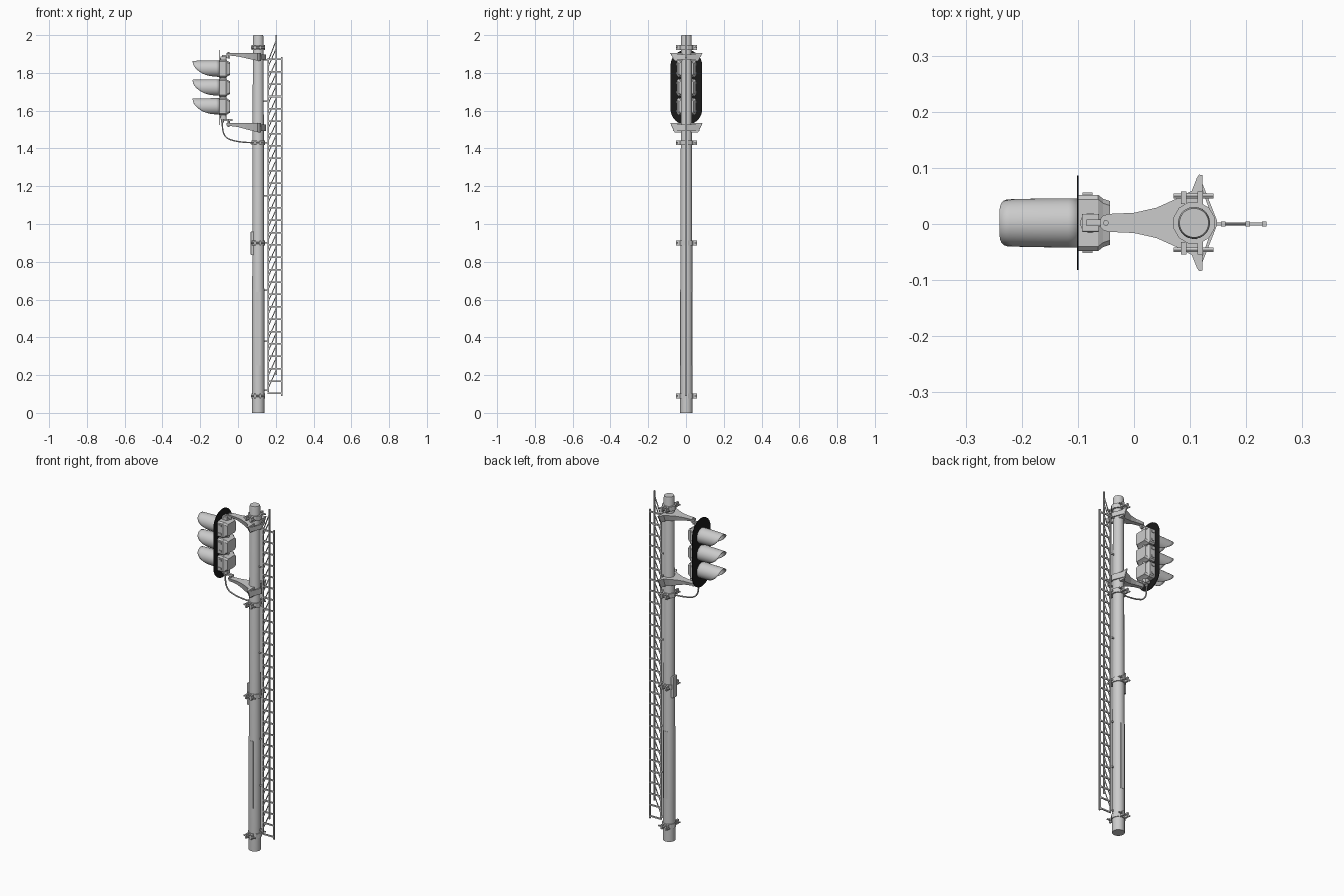
import bpy, bmesh, math
from mathutils import Vector

if "Cube" in bpy.data.objects:
    bpy.data.objects.remove(bpy.data.objects["Cube"])

PX, YC = 0.107, 0.002          # pole axis, body centre line
black = bpy.data.materials.new("black")
black.diffuse_color = (0.01, 0.01, 0.01, 1)
black.use_nodes = True
black.node_tree.nodes["Principled BSDF"].inputs["Base Color"].default_value = black.diffuse_color


def mesh(name, verts, faces, smooth=False):
    me = bpy.data.meshes.new(name)
    me.from_pydata(verts, [], faces)
    bm = bmesh.new()
    bm.from_mesh(me)
    bmesh.ops.recalc_face_normals(bm, faces=bm.faces)
    bm.to_mesh(me)
    bm.free()
    ob = bpy.data.objects.new(name, me)
    bpy.context.collection.objects.link(ob)
    if smooth:
        bpy.ops.object.select_all(action='DESELECT')
        ob.select_set(True)
        bpy.context.view_layer.objects.active = ob
        bpy.ops.object.shade_smooth_by_angle(angle=math.radians(35))
    return ob


def loft(name, rings, smooth=False):
    n = len(rings[0])
    faces = [(i * n + j, i * n + (j + 1) % n, (i + 1) * n + (j + 1) % n, (i + 1) * n + j)
             for i in range(len(rings) - 1) for j in range(n)]
    faces += [tuple(range(n)), tuple(range((len(rings) - 1) * n, len(rings) * n))]
    return mesh(name, [v for r in rings for v in r], faces, smooth)


def box(name, x, y, z, bevel=0):
    ob = loft(name, [[(x[0], y[0], k), (x[1], y[0], k), (x[1], y[1], k), (x[0], y[1], k)] for k in z])
    if bevel:
        m = ob.modifiers.new("bevel", 'BEVEL')
        m.width, m.segments = bevel, 2
    return ob


def ring(c, r, n, axis='z'):
    pts = []
    for i in range(n):
        a = math.tau * (i + 0.5) / n
        u, v = r * math.cos(a), r * math.sin(a)
        pts.append((c[0] + u, c[1] + v, c[2]) if axis == 'z' else (c[0], c[1] + u, c[2] + v))
    return pts


def tube(name, pts, r, smooth=False):
    cu = bpy.data.curves.new(name, 'CURVE')
    cu.dimensions = '3D'
    cu.bevel_depth, cu.bevel_resolution, cu.use_fill_caps = r, 1, True
    sp = cu.splines.new('NURBS' if smooth else 'POLY')
    sp.points.add(len(pts) - 1)
    for p, c in zip(sp.points, pts):
        p.co = (*c, 1)
    if smooth:
        sp.use_endpoint_u, sp.order_u = True, 3
    ob = bpy.data.objects.new(name, cu)
    bpy.context.collection.objects.link(ob)
    return ob


# Tapered pole with cap
loft("pole", [ring((PX, YC, z), r, 24) for z, r in
              [(0, .033), (.65, .033), (.66, .032), (1.99, .0285), (2, .026)]], True)
# Access door low on the pole and push-button box
for s in (-1, 1):
    box("pole_door", (PX - .012, PX + .012), (YC + s * .026, YC + s * .0335), (.25, .64))
box("button_box", (.067, .09), (YC - .018, YC + .018), (.835, .96), .004)

# Pole clamps with bolted ears and ladder standoffs
for z in (.09, .90, 1.43, 1.935):
    loft("clamp_band", [ring((PX, YC, k), .038, 12) for k in (z - .013, z + .013)])
    for s in (-1, 1):
        for x in (.089, .118):
            box("clamp_ear", (x - .005, x + .005), (YC + s * .034, YC + s * .056), (z - .013, z + .013))
        loft("clamp_bolt", [ring((x, YC + s * .048, z), .005, 6, 'x') for x in (.070, .142)])
for z in (.12, .38, .65, .90, 1.15, 1.43, 1.65, 1.87):
    box("ladder_standoff", (.135, .158), (-.003, .003), (z - .004, z + .004))

# Flared arms and their rear straps
for zt, dk in ((1.905, 1.0), (1.535, 1.2)):
    rings = []
    for x, h, d in [(-.060, .007, .011), (-.055, .013, .012), (-.045, .016, .013), (0, .018, .018),
                    (.04, .027, .027), (.08, .045, .036), (.103, .057, .040),
                    (.112, .080, .042), (.116, .086, .042), (.122, .085, .042)]:
        rings.append([(x, YC - h, zt), (x, YC + h, zt),
                      (x, YC + h * .72, zt - d * dk), (x, YC - h * .72, zt - d * dk)])
    loft("mounting_arm", rings)
    for s in (-1, 1):
        plan = [(.120, .064), (.122, .070), (.148, .004), (.148, -.001), (.143, -.001)]
        loft("arm_strap", [[(x, YC + s * y, k) for x, y in plan] for k in (zt - .035 * dk, zt - .008)])
    loft("arm_pivot", [ring((-.05, YC, k), .005, 10) for k in (zt - .022, zt + .006)], True)

# Black backplate, stadium outline
outline = []
for base, zc in ((0, 1.838), (math.pi, 1.609)):
    for i in range(17):
        a = base + math.pi * i / 16
        outline.append((YC + .084 * math.cos(a), zc + .084 * math.sin(a)))
plate = loft("backplate", [[(x, y, z) for y, z in outline] for x in (-.1015, -.0985)])
plate.data.materials.append(black)


def visor(zc):
    r, n, m = .043, 28, 8
    verts, faces = [], []
    for i in range(n + 1):
        a = math.radians(-165 + 330 * i / n)
        drop = (1 - math.cos(a)) / 2
        length = .012 + .128 * math.sqrt(max(0, 1 - (drop * 1.02) ** 2))
        for j in range(m + 1):
            t = length * j / m
            k = 1 - .4 * t * t / .14            # slight narrowing to the tip
            verts.append((-.10 - t, YC + r * k * math.sin(a), zc + r * k * math.cos(a)))
    for i in range(n):
        for j in range(m):
            q = i * (m + 1) + j
            faces.append((q, q + 1, q + m + 2, q + m + 1))
    ob = mesh("visor", verts, faces, True)
    so = ob.modifiers.new("thickness", 'SOLIDIFY')
    so.thickness, so.offset = .002, 0


# Three lamp sections: housing, rear cover, lens, visor, latches
for zc in (1.822, 1.722, 1.622):
    loft("lamp_housing", [[(x, YC + sy * (h - c), zc + sz * (v - e)) for sy, sz, c, e in
                           [(-1, -1, .008, 0), (1, -1, .008, 0), (1, -1, 0, .008), (1, 1, 0, .008),
                            (1, 1, .008, 0), (-1, 1, .008, 0), (-1, 1, 0, .008), (-1, -1, 0, .008)]]
                          for x, h, v in [(-.10, .050, .046), (-.064, .050, .046), (-.055, .043, .040),
                                          (-.043, .039, .034)]])
    loft("lens", [ring((-.100, YC, zc), .042, 28, 'x'), ring((-.106, YC, zc), .036, 28, 'x'),
                  ring((-.109, YC, zc), .018, 28, 'x')], True)
    visor(zc)
    for s in (-1, 1):
        for dz in (-.024, .024):
            box("latch", (-.092, -.074), (YC + s * .047, YC + s * .054), (zc + dz - .006, zc + dz + .006))

# Couplers between sections and brackets to the arms
for z in (1.572, 1.672, 1.772, 1.870):
    loft("section_coupler", [ring((-.078, YC, k), .018, 16) for k in (z - .01, z + .01)], True)
for a, b in ((1.868, 1.888), (1.553, 1.573)):
    box("head_bracket", (-.093, -.062), (YC - .016, YC + .016), (a, b), .002)
box("upper_link", (-.085, -.042), (YC - .006, YC + .006), (1.880, 1.894))
box("lower_link", (-.085, -.030), (YC - .006, YC + .006), (1.545, 1.556))
for z in (1.887, 1.541):
    loft("link_pin", [ring((-.05, YC, k), .007, 10) for k in (z - .012, z + .012)])

# Feed cable
tube("cable", [(-.083, YC, 1.56), (-.085, YC, 1.50), (-.065, YC, 1.455), (-.02, YC, 1.440),
               (.03, YC, 1.432), (.085, YC, 1.43)], .004, True)
loft("cable_gland", [ring((-.083, YC, k), .009, 8) for k in (1.538, 1.556)])

# Ladder: outer rails, centre rail, rungs and braces
for x, a, b in ((.159, .11, 1.88), (.203, .20, 2.0), (.232, .09, 1.885)):
    box("ladder_rail", (x - .004, x + .004), (-.0045, .0045), (a, b))
for i in range(28):
    z = .103 + i * .0655
    box("ladder_rung", (.157, .232), (-.003, .003), (z - .004, z + .004))
    if 0 < i:
        tube("ladder_brace", [(.159, 0, z - .04), (.203, 0, z + .06)], .0028)
tube("ladder_top_brace", [(.159, 0, 1.86), (.203, 0, 1.975)], .003)
